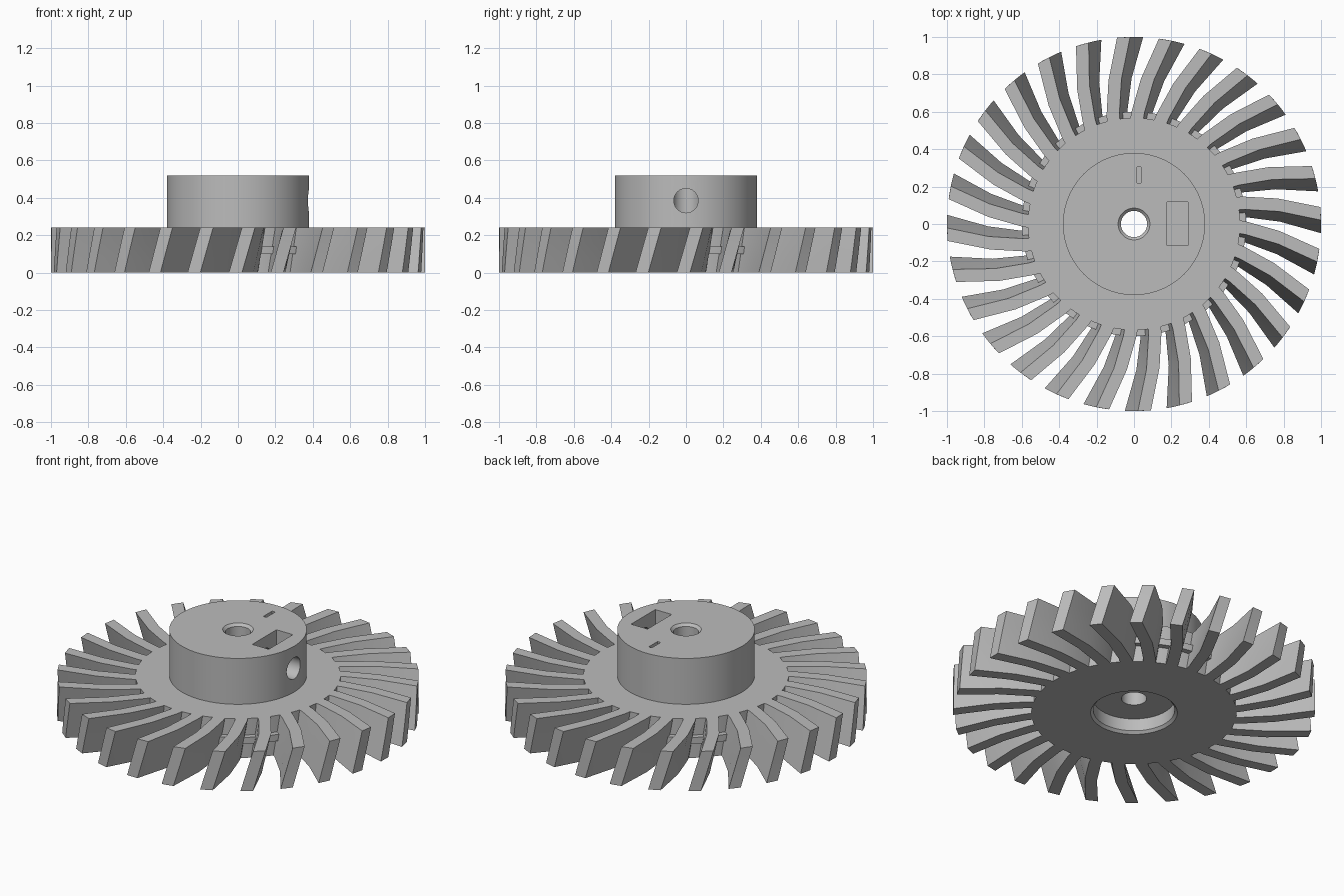
import bpy, bmesh
from math import radians, degrees, cos, sin, tau
from mathutils import Matrix, Vector

cube = bpy.data.objects.get("Cube")
if cube:
    bpy.data.objects.remove(cube, do_unlink=True)

grey = bpy.data.materials.new("plain grey")
grey.use_nodes = True
grey.diffuse_color = (0.5, 0.5, 0.5, 1)
grey.node_tree.nodes["Principled BSDF"].inputs["Base Color"].default_value = grey.diffuse_color

RIM_R, RIM_H, HUB_R, HUB_TOP = 0.567, 0.24, 0.38, 0.52
BLADES, TWIST, HALF_THICK = 28, radians(4), 0.035


def make_object(name, bm):
    bmesh.ops.recalc_face_normals(bm, faces=bm.faces)
    mesh = bpy.data.meshes.new(name)
    bm.to_mesh(mesh)
    bm.free()
    mesh.materials.append(grey)
    obj = bpy.data.objects.new(name, mesh)
    bpy.context.collection.objects.link(obj)
    return obj


def lathe(name, profile, segments=96):
    """Closed (radius, height) profile turned around the z axis."""
    bm = bmesh.new()
    verts = [bm.verts.new((r, 0, z)) for r, z in profile]
    edges = [bm.edges.new((v, verts[i - 1])) for i, v in enumerate(verts)]
    bmesh.ops.spin(bm, geom=verts + edges, cent=(0, 0, 0), axis=(0, 0, 1),
                   angle=tau, steps=segments)
    bmesh.ops.remove_doubles(bm, verts=bm.verts, dist=0.0001)
    return make_object(name, bm)


def box(name, low, high):
    low, high = Vector(low), Vector(high)
    bm = bmesh.new()
    bmesh.ops.create_cube(bm, size=1, matrix=Matrix.Translation((low + high) / 2)
                          @ Matrix.Diagonal((*(high - low), 1)))
    return make_object(name, bm)


def cut(obj, cutters):
    """Subtract each cutter, then bake the result into the mesh."""
    for cutter in cutters:
        cutter.hide_render = True
        mod = obj.modifiers.new(cutter.name, 'BOOLEAN')
        mod.operation, mod.solver, mod.object = 'DIFFERENCE', 'EXACT', cutter
    graph = bpy.context.evaluated_depsgraph_get()
    baked = bpy.data.meshes.new_from_object(obj.evaluated_get(graph))
    obj.modifiers.clear()
    obj.data = baked
    for cutter in cutters:
        bpy.data.objects.remove(cutter, do_unlink=True)


# Disc and hub, with chamfered bore, counterbore below and a rib around the rim
wheel = lathe("disc_and_hub", [
    (0.24, 0), (RIM_R, 0), (RIM_R, 0.10), (0.60, 0.10), (0.60, 0.14), (RIM_R, 0.14),
    (RIM_R, RIM_H), (HUB_R, RIM_H), (HUB_R, HUB_TOP), (0.085, HUB_TOP),
    (0.07, HUB_TOP - 0.015), (0.07, 0.09), (0.225, 0.09), (0.225, 0.015)])

# Nut pocket, index slot and set-screw hole in the hub
pocket = box("pocket_cutter", (0.177, -0.115, 0.28), (0.288, 0.118, 0.6))
slot = box("slot_cutter", (0.017, 0.22, 0.48), (0.038, 0.305, 0.6))
bm = bmesh.new()
bmesh.ops.create_cone(bm, cap_ends=True, segments=48, radius1=0.065, radius2=0.065, depth=0.45,
                      matrix=Matrix.Translation((0.245, 0, 0.385)) @ Matrix.Rotation(radians(90), 4, 'Y'))
screw_hole = make_object("screw_hole_cutter", bm)
cut(wheel, [pocket, slot, screw_hole])

# Bent, twisted blades: (radius, angle of the centre line at the top)
stations = [(0.55, 11.5), (0.60, 10.8), (0.78, 7.5), (1.0, 3.2)]
outline = [(r, radians(a) + HALF_THICK / r) for r, a in stations]
outline += [(r, radians(a) - HALF_THICK / r) for r, a in reversed(stations)]
bm = bmesh.new()
LAYERS = 3
for i in range(BLADES):
    rings = []
    for k in range(LAYERS + 1):
        t = k / LAYERS
        turn = tau * (i / BLADES + 0.25) - TWIST * (1 - t)
        rings.append([bm.verts.new((r * cos(a + turn), r * sin(a + turn), RIM_H * t))
                      for r, a in outline])
    for low, high in zip(rings, rings[1:]):
        for j in range(len(low)):
            bm.faces.new((low[j - 1], low[j], high[j], high[j - 1]))
    bm.faces.new(rings[0])
    bm.faces.new(rings[-1])
blades = make_object("blades", bm)

# Smooth round surfaces, keep edges crisp
for obj in (wheel, blades):
    bpy.ops.object.select_all(action='DESELECT')
    obj.select_set(True)
    bpy.context.view_layer.objects.active = obj
    bpy.ops.object.shade_smooth_by_angle(angle=radians(10))
